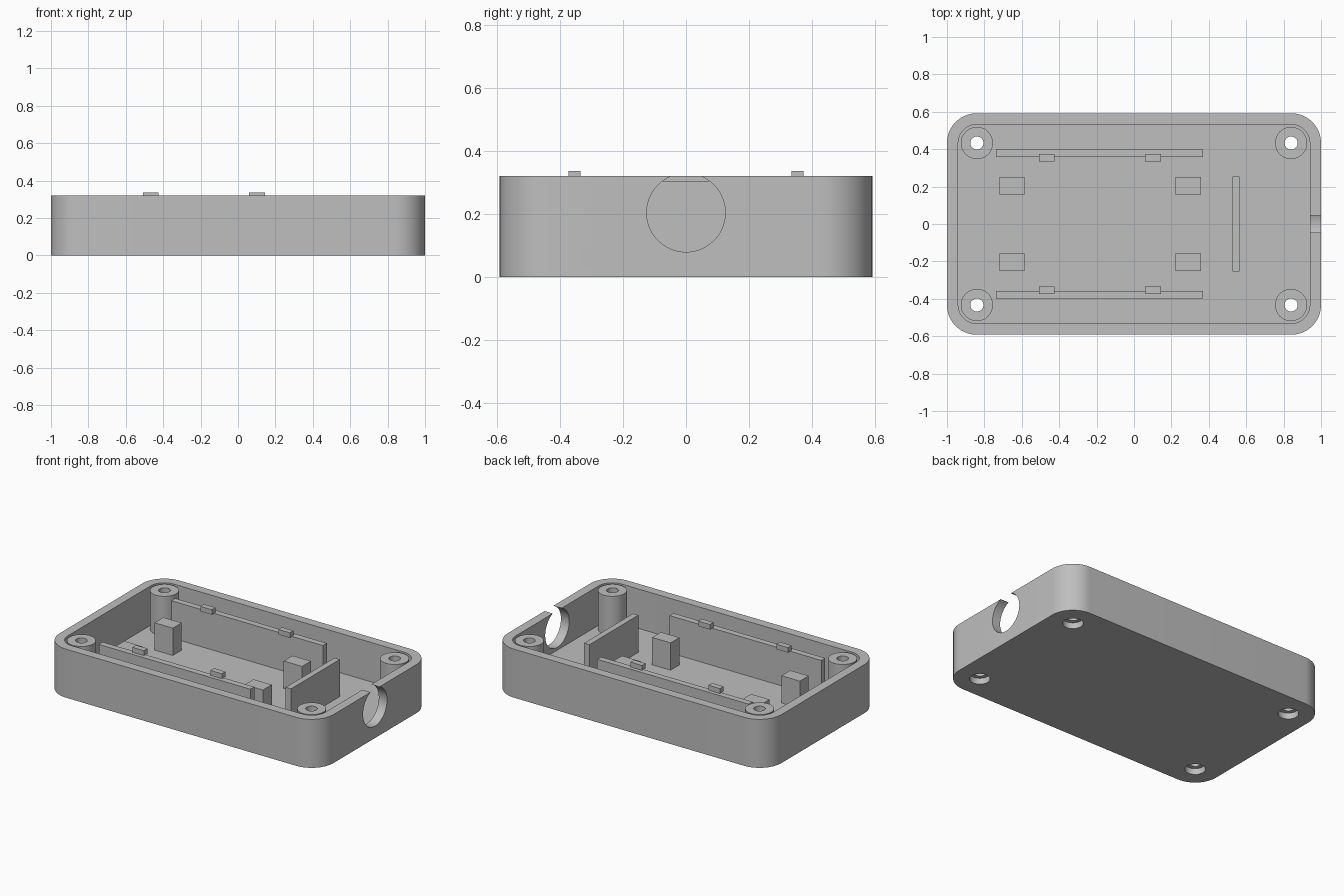
import bpy, bmesh, math
from mathutils import Matrix

old = bpy.data.objects.get("Cube")
if old:
    bpy.data.objects.remove(old, do_unlink=True)

grey = bpy.data.materials.new("plain grey")
grey.use_nodes = True
colour = (0.52, 0.52, 0.52, 1)
grey.diffuse_color = colour
grey.node_tree.nodes["Principled BSDF"].inputs["Base Color"].default_value = colour

HEIGHT, FLOOR, WALL = 0.32, 0.06, 0.06
BOSS_X, BOSS_Y = 0.84, 0.433


def make_object(name, bm):
    bmesh.ops.recalc_face_normals(bm, faces=bm.faces[:])
    mesh = bpy.data.meshes.new(name)
    bm.to_mesh(mesh)
    bm.free()
    mesh.materials.append(grey)
    obj = bpy.data.objects.new(name, mesh)
    bpy.context.collection.objects.link(obj)
    return obj


def box(name, x0, x1, y0, y1, z0, z1):
    bm = bmesh.new()
    bmesh.ops.create_cube(bm, size=1)
    bmesh.ops.scale(bm, vec=(x1 - x0, y1 - y0, z1 - z0), verts=bm.verts)
    bmesh.ops.translate(bm, vec=((x0 + x1) / 2, (y0 + y1) / 2, (z0 + z1) / 2), verts=bm.verts)
    return make_object(name, bm)


def rounded_prism(name, half_w, half_d, radius, z0, z1, steps=16, matrix=None):
    """Extruded rectangle with rounded corners; becomes a cylinder or slot when thin."""
    bm = bmesh.new()
    verts = []
    for i, (sx, sy) in enumerate(((1, 1), (-1, 1), (-1, -1), (1, -1))):
        for k in range(steps + 1):
            a = math.pi / 2 * (i + k / steps)
            verts.append(bm.verts.new((sx * (half_w - radius) + radius * math.cos(a),
                                       sy * (half_d - radius) + radius * math.sin(a), z0)))
    bmesh.ops.remove_doubles(bm, verts=verts, dist=1e-5)
    face = bm.faces.new([v for v in verts if v.is_valid])
    top = bmesh.ops.extrude_face_region(bm, geom=[face])["geom"]
    bmesh.ops.translate(bm, vec=(0, 0, z1 - z0),
                        verts=[g for g in top if isinstance(g, bmesh.types.BMVert)])
    if matrix:
        bm.transform(matrix)
    return make_object(name, bm)


def cylinder(name, x, y, radius, z0, z1):
    bm = bmesh.new()
    bmesh.ops.create_cone(bm, cap_ends=True, segments=48, radius1=radius, radius2=radius,
                          depth=z1 - z0, matrix=Matrix.Translation((x, y, (z0 + z1) / 2)))
    return make_object(name, bm)


def cut(target, cutter):
    mod = target.modifiers.new("cut", "BOOLEAN")
    mod.operation, mod.solver, mod.object = "DIFFERENCE", "EXACT", cutter
    bpy.context.view_layer.objects.active = target
    bpy.ops.object.modifier_apply(modifier=mod.name)
    bpy.data.objects.remove(cutter, do_unlink=True)


# Open tray
tray = rounded_prism("tray", 1, 0.592, 0.16, 0, HEIGHT)
cut(tray, rounded_prism("cavity", 1 - WALL, 0.592 - WALL, 0.16 - WALL, FLOOR, HEIGHT + 0.2))

# Round cable opening in the left wall
hole = cylinder("cable_hole", 0, 0, 0.125, -0.08, 0.1)
hole.data.transform(Matrix.Translation((1, 0, 0.204)) @ Matrix.Rotation(math.pi / 2, 4, "Y"))
cut(tray, hole)

# Wide rounded socket notch in the right wall
turn = Matrix.Translation((-1, 0, HEIGHT)) @ Matrix.Rotation(math.pi / 2, 4, "Y")
cut(tray, rounded_prism("socket_notch", 0.075, 0.165, 0.0749, -0.1, 0.09, matrix=turn))

# Corner screw posts with counterbored holes
smooth = [tray]
for sx in (1, -1):
    for sy in (1, -1):
        x, y = sx * BOSS_X, sy * BOSS_Y
        post = cylinder("screw_post", x, y, 0.086, FLOOR - 0.01, HEIGHT - 0.003)
        for part in (tray, post):
            cut(part, cylinder("screw_hole", x, y, 0.035, -0.1, HEIGHT + 0.1))
        cut(tray, cylinder("counterbore", x, y, 0.062, -0.1, 0.04))
        smooth.append(post)

# Board rails with clips, and board supports, mirrored front to back
for sy, side in ((1, "back"), (-1, "front")):
    def mirrored_box(name, x0, x1, y0, y1, z0, z1):
        ya, yb = sorted((sy * y0, sy * y1))
        box(side + "_" + name, x0, x1, ya, yb, z0, z1)

    mirrored_box("rail", -0.737, 0.369, 0.357, 0.398, FLOOR - 0.01, 0.305)
    for x in (-0.467, 0.102):
        mirrored_box("clip", x - 0.042, x + 0.042, 0.335, 0.373, 0.304, 0.337)
    for x in (-0.653, 0.29):
        mirrored_box("support", x - 0.067, x + 0.067, 0.158, 0.25, FLOOR - 0.01, 0.24)

# Cross divider
box("divider", 0.526, 0.565, -0.254, 0.254, FLOOR - 0.01, 0.305)

# Smooth the rounded parts, keeping edges sharp
bpy.ops.object.select_all(action="DESELECT")
for obj in smooth:
    obj.select_set(True)
bpy.context.view_layer.objects.active = tray
bpy.ops.object.shade_smooth_by_angle(angle=math.radians(30))
